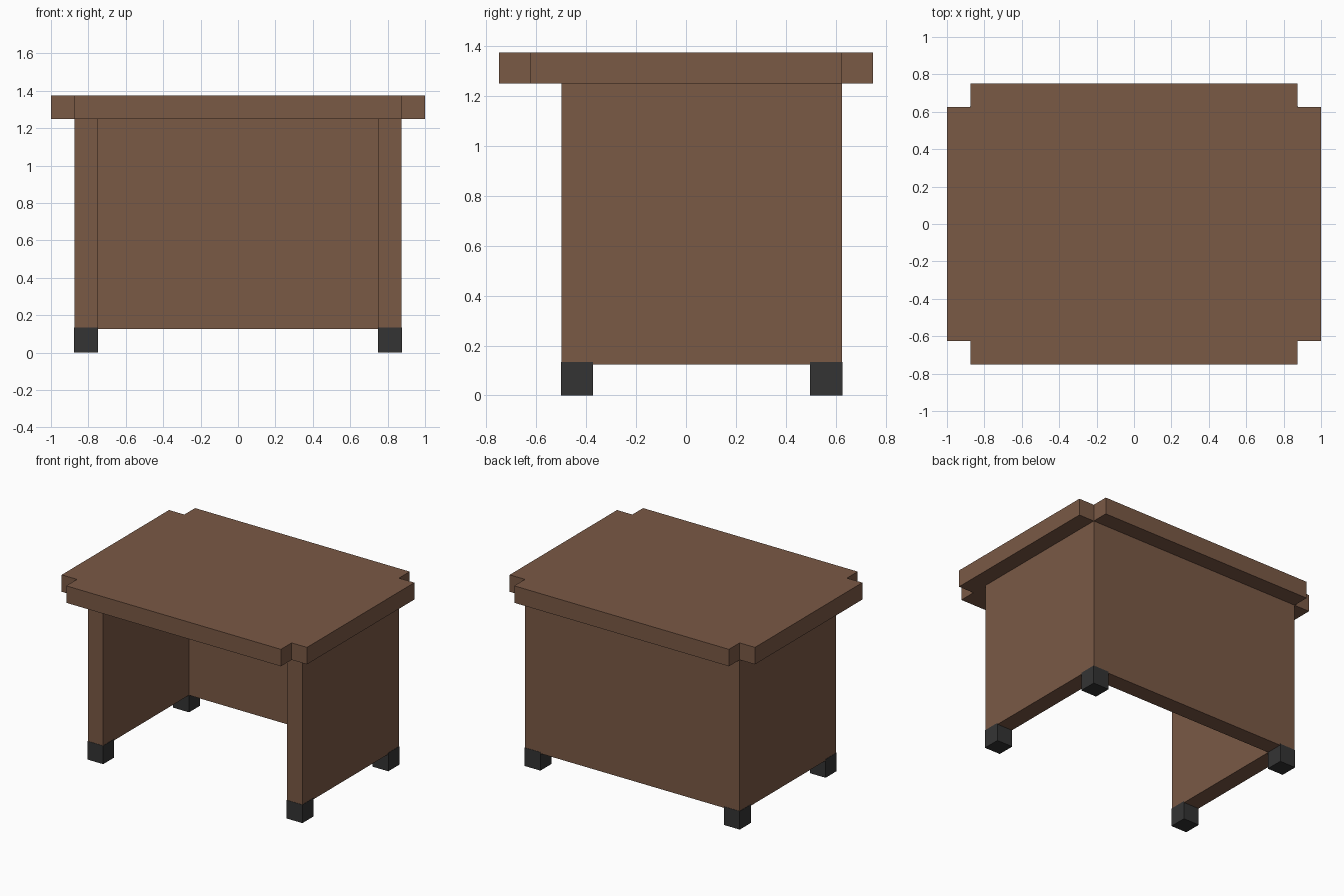
import bpy
import bmesh

cube = bpy.data.objects.get("Cube")
if cube:
    bpy.data.objects.remove(cube, do_unlink=True)


def make_material(name, rgb):
    mat = bpy.data.materials.new(name)
    mat.use_nodes = True
    color = (*rgb, 1.0)
    mat.diffuse_color = color
    mat.node_tree.nodes["Principled BSDF"].inputs["Base Color"].default_value = color
    return mat


def extrude_outline(name, outline, z0, z1, mat):
    """Extrude a flat counter-clockwise outline from z0 up to z1."""
    bm = bmesh.new()
    base = bm.faces.new([bm.verts.new((x, y, z0)) for x, y in outline])
    top = bmesh.ops.extrude_face_region(bm, geom=[base], use_keep_orig=True)
    verts = [g for g in top["geom"] if isinstance(g, bmesh.types.BMVert)]
    bmesh.ops.translate(bm, verts=verts, vec=(0, 0, z1 - z0))
    bmesh.ops.recalc_face_normals(bm, faces=bm.faces)
    mesh = bpy.data.meshes.new(name)
    bm.to_mesh(mesh)
    bm.free()
    mesh.materials.append(mat)
    obj = bpy.data.objects.new(name, mesh)
    bpy.context.collection.objects.link(obj)
    return obj


def rectangle(x0, x1, y0, y1):
    return [(x0, y0), (x1, y0), (x1, y1), (x0, y1)]


wood = make_material("brown wood", (0.195, 0.100, 0.060))
rubber = make_material("dark rubber", (0.034, 0.034, 0.034))

# Table top with a square notch at each corner
W, D, N = 1.0, 0.75, 0.125
top_outline = [
    (-W + N, -D), (W - N, -D), (W - N, -D + N), (W, -D + N),
    (W, D - N), (W - N, D - N), (W - N, D), (-W + N, D),
    (-W + N, D - N), (-W, D - N), (-W, -D + N), (-W + N, -D + N),
]
extrude_outline("table_top", top_outline, 1.25, 1.375, wood)

# Side and back panels as one U-shaped body, open at the front
X, FRONT, BACK, T = 0.875, -0.5, 0.625, 0.125
body_outline = [
    (-X, FRONT), (-X + T, FRONT), (-X + T, BACK - T), (X - T, BACK - T),
    (X - T, FRONT), (X, FRONT), (X, BACK), (-X, BACK),
]
extrude_outline("side_and_back_panels", body_outline, 0.125, 1.25, wood)

# Four feet, each a thin cap wrapping the bottom of a panel corner
E = 0.002
for side, cx in (("left", X - T / 2), ("right", -X + T / 2)):
    for end, cy in (("front", FRONT + T / 2), ("back", BACK - T / 2)):
        h = T / 2 + E
        extrude_outline(f"{end}_{side}_foot",
                        rectangle(cx - h, cx + h, cy - h, cy + h),
                        0.0, 0.135, rubber)
